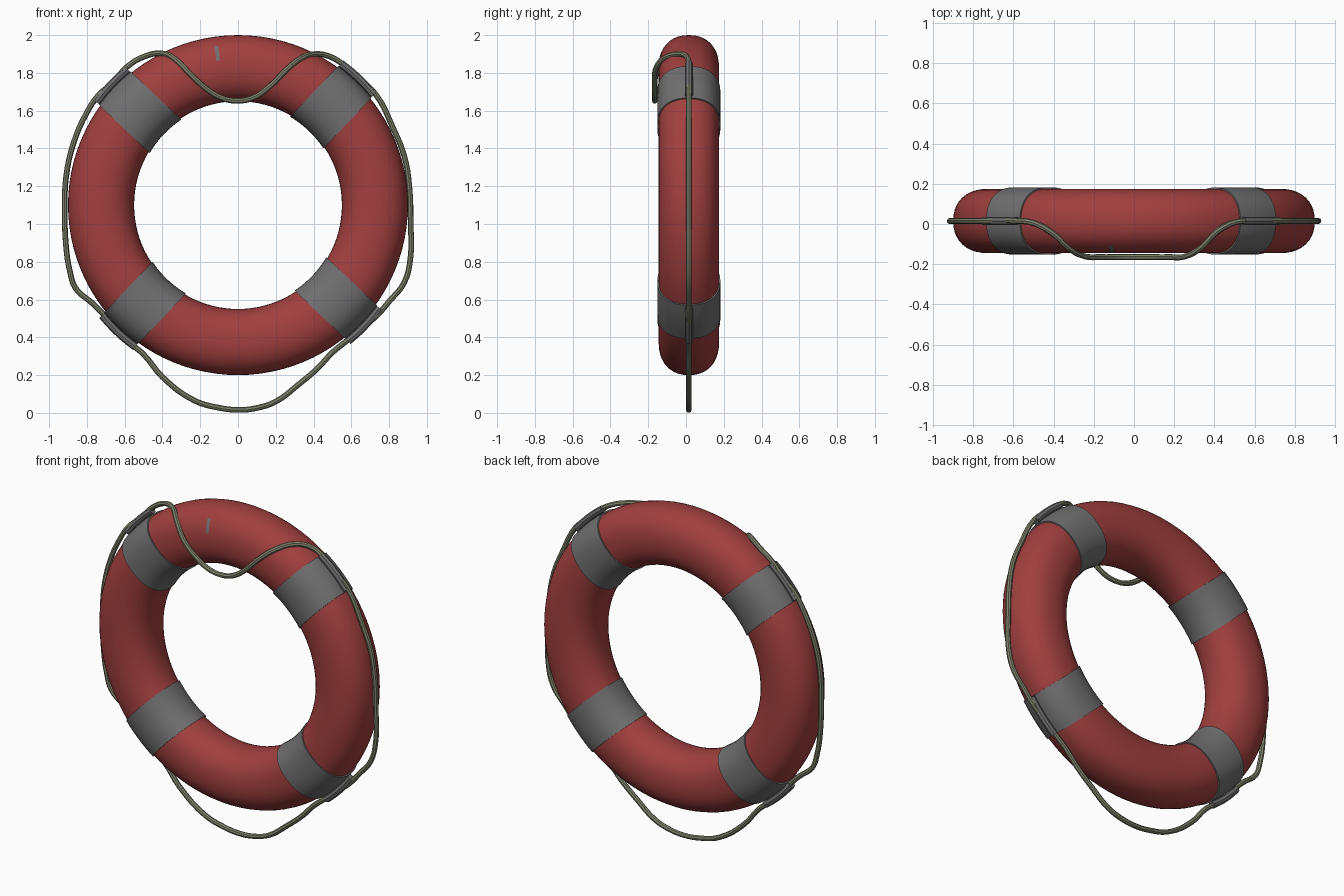
import bpy, math
from math import cos, sin, pi, radians, asin

if "Cube" in bpy.data.objects:
    bpy.data.objects.remove(bpy.data.objects["Cube"])

CZ, CY, R = 1.10, 0.015, 0.725        # ring centre height, depth, major radius
A, B, N = 0.175, 0.16, 2.25           # section radial half, depth half, squareness


def material(name, col):
    m = bpy.data.materials.new(name)
    m.diffuse_color = (*col, 1)
    m.use_nodes = True
    m.node_tree.nodes["Principled BSDF"].inputs["Base Color"].default_value = m.diffuse_color
    return m


RED = material("faded red", (0.36, 0.05, 0.05))
GREY = material("strap grey", (0.165, 0.16, 0.16))
ROPE = material("rope olive", (0.21, 0.225, 0.145))


def section(p, off=0.0):
    """Radius and depth of the ring section at section angle p."""
    e = 2 / N
    c, s = cos(p), sin(p)
    return (R + (A + off) * math.copysign(abs(c) ** e, c),
            CY + (B + off) * math.copysign(abs(s) ** e, s))


def grid_mesh(name, rows, mat, close_rows, close_cols):
    n, k = len(rows), len(rows[0])
    verts = [v for r in rows for v in r]
    faces = []
    for i in range(n if close_rows else n - 1):
        for j in range(k if close_cols else k - 1):
            i2, j2 = (i + 1) % n, (j + 1) % k
            faces.append((i * k + j, i * k + j2, i2 * k + j2, i2 * k + j))
    me = bpy.data.meshes.new(name)
    me.from_pydata(verts, [], faces)
    me.materials.append(mat)
    ob = bpy.data.objects.new(name, me)
    bpy.context.collection.objects.link(ob)
    finish(ob)
    return ob


def finish(ob):
    bpy.ops.object.select_all(action='DESELECT')
    ob.select_set(True)
    bpy.context.view_layer.objects.active = ob
    if ob.type == 'CURVE':
        bpy.ops.object.convert(target='MESH')
    bpy.ops.object.mode_set(mode='EDIT')
    bpy.ops.mesh.select_all(action='SELECT')
    bpy.ops.mesh.normals_make_consistent(inside=False)
    bpy.ops.object.mode_set(mode='OBJECT')
    bpy.ops.object.shade_smooth_by_angle(angle=radians(40))


def tube(name, pts, rad, mat, cyclic):
    cu = bpy.data.curves.new(name, 'CURVE')
    cu.dimensions = '3D'
    cu.bevel_depth, cu.bevel_resolution = rad, 2
    cu.resolution_u = 4
    cu.use_fill_caps = not cyclic
    sp = cu.splines.new('BEZIER')
    sp.bezier_points.add(len(pts) - 1)
    for bp, co in zip(sp.bezier_points, pts):
        bp.co = co
        bp.handle_left_type = bp.handle_right_type = 'AUTO'
    sp.use_cyclic_u = cyclic
    cu.materials.append(mat)
    ob = bpy.data.objects.new(name, cu)
    bpy.context.collection.objects.link(ob)
    finish(ob)


def on_ring(t, p, off=0.0):
    r, y = section(p, off)
    return (r * cos(t), y, CZ + r * sin(t))


# Ring body
SEG, K = 96, 40
PH = [2 * pi * j / K for j in range(K)]
grid_mesh("ring_body", [[on_ring(2 * pi * i / SEG, p) for p in PH]
                        for i in range(SEG)], RED, True, True)

# Four straps of constant width, each with a sleeve over the rope
HALF = 0.122
for n, name in enumerate(("upper_right", "upper_left", "lower_left", "lower_right")):
    mid = radians(46.5 + 90 * n)
    rows = []
    steps = [-1 + 2 * i / 8 for i in range(9)]
    for u, off in [(-1, -0.004)] + [(u, 0.007) for u in steps] + [(1, -0.004)]:
        rows.append([on_ring(mid + asin(HALF * u / section(p, off)[0]), p, off)
                     for p in PH])
    grid_mesh("strap_" + name, rows, GREY, False, True)
    tube("rope_sleeve_" + name,
         [(0.926 * cos(mid + a), CY, CZ + 0.926 * sin(mid + a))
          for a in (-0.13, -0.065, 0, 0.065, 0.13)], 0.021, GREY, False)

# Small grey mark on the front of the ring near the top
grid_mesh("front_mark",
          [[on_ring(radians(97.1 + 0.7 * i), radians(d), 0.003)
            for d in (-77, -70, -62, -55, -48)] for i in range(3)], GREY, False, False)

# Grab rope: draped over the front at the top, hanging slack at the bottom
front = [(-0.4, -0.05, 1.903), (-0.33, -0.115, 1.87), (-0.25, -0.16, 1.79),
         (-0.16, -0.165, 1.71), (-0.08, -0.165, 1.665), (0, -0.165, 1.652),
         (0.08, -0.165, 1.668), (0.17, -0.165, 1.73), (0.26, -0.16, 1.82),
         (0.33, -0.12, 1.875), (0.41, -0.04, 1.90)]
side = [(0.49, 1.885), (0.56, 1.842), (0.64, 1.77), (0.73, 1.685), (0.82, 1.51),
        (0.88, 1.36), (0.907, 1.2), (0.914, 1.0), (0.914, 0.83), (0.88, 0.69),
        (0.8, 0.59), (0.74, 0.52), (0.67, 0.46), (0.58, 0.385), (0.5, 0.32),
        (0.42, 0.235), (0.32, 0.15), (0.2, 0.06), (0.1, 0.026), (0, 0.016),
        (-0.1, 0.027), (-0.23, 0.065), (-0.4, 0.19), (-0.5, 0.31), (-0.56, 0.36),
        (-0.64, 0.43), (-0.72, 0.53), (-0.77, 0.58), (-0.86, 0.66), (-0.89, 0.75),
        (-0.91, 0.88), (-0.917, 1.08), (-0.91, 1.25), (-0.87, 1.43), (-0.8, 1.59),
        (-0.74, 1.68), (-0.66, 1.75), (-0.59, 1.83), (-0.5, 1.885)]
tube("grab_rope", front + [(x, 0.005 if z > 1.88 else CY, z) for x, z in side],
     0.015, ROPE, True)
